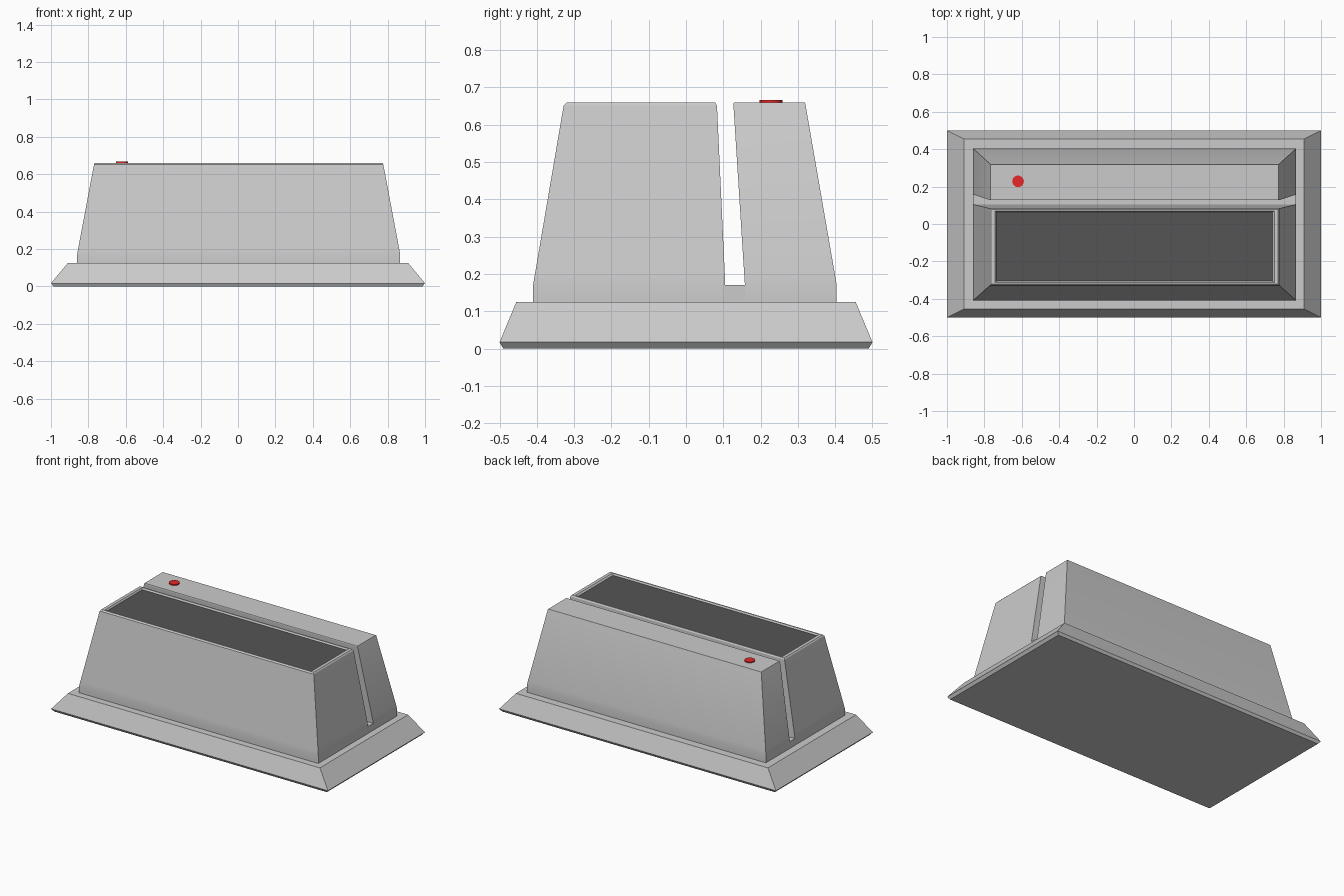
import bpy, bmesh
from math import radians

if "Cube" in bpy.data.objects:
    bpy.data.objects.remove(bpy.data.objects["Cube"])


def loft(name, rings, cap_top=True):
    """Stack rectangular rings (x0, x1, y0, y1, z) into a closed shell."""
    bm = bmesh.new()
    loops = [[bm.verts.new(p) for p in ((x0, y0, z), (x1, y0, z), (x1, y1, z), (x0, y1, z))]
             for x0, x1, y0, y1, z in rings]
    bm.faces.new(loops[0][::-1])
    for a, b in zip(loops, loops[1:]):
        for i in range(4):
            j = (i + 1) % 4
            bm.faces.new((a[i], a[j], b[j], b[i]))
    if cap_top:
        bm.faces.new(loops[-1])
    mesh = bpy.data.meshes.new(name)
    bm.to_mesh(mesh)
    bm.free()
    obj = bpy.data.objects.new(name, mesh)
    bpy.context.collection.objects.link(obj)
    return obj


def smooth(obj):
    bpy.ops.object.select_all(action='DESELECT')
    obj.select_set(True)
    bpy.context.view_layer.objects.active = obj
    bpy.ops.object.shade_smooth_by_angle(angle=radians(20))


def paint(obj, name, color):
    mat = bpy.data.materials.new(name)
    mat.diffuse_color = color
    mat.use_nodes = True
    mat.node_tree.nodes["Principled BSDF"].inputs["Base Color"].default_value = mat.diffuse_color
    obj.data.materials.append(mat)


# Flared base plate with a chamfered lower edge
loft("base_plate", [(-0.985, 0.985, -0.49, 0.49, 0), (-1, 1, -0.5, 0.5, 0.017),
                    (-0.91, 0.91, -0.455, 0.455, 0.125)])

# Front housing: short upright foot, tapered walls, bevelled rim, shallow recess
front = loft("front_housing", [
    (-0.86, 0.867, -0.41, 0.105, 0.12), (-0.86, 0.867, -0.41, 0.105, 0.17),
    (-0.855, 0.862, -0.405, 0.104, 0.2), (-0.77, 0.777, -0.328, 0.083, 0.652),
    (-0.764, 0.771, -0.32, 0.078, 0.66), (-0.743, 0.75, -0.312, 0.07, 0.66),
    (-0.736, 0.741, -0.306, 0.064, 0.65)])
smooth(front)

# Dark panel filling the recess
panel = loft("top_panel", [(-0.735, 0.74, -0.305, 0.063, 0.645),
                           (-0.735, 0.74, -0.305, 0.063, 0.651)])
paint(panel, "dark_grey", (0.09, 0.09, 0.09, 1))

# Rear housing, its front wall leaning over the slot
rear = loft("rear_housing", [
    (-0.86, 0.867, 0.158, 0.404, 0.12), (-0.86, 0.867, 0.158, 0.404, 0.17),
    (-0.855, 0.862, 0.156, 0.399, 0.2), (-0.768, 0.775, 0.127, 0.32, 0.656),
    (-0.766, 0.773, 0.129, 0.318, 0.66)])
smooth(rear)

# Floor of the slot between the housings
loft("slot_floor", [(-0.86, 0.867, 0.1, 0.162, 0.12), (-0.86, 0.867, 0.1, 0.162, 0.17)])

# Red button
bpy.ops.mesh.primitive_cylinder_add(vertices=32, radius=0.031, depth=0.012,
                                    location=(-0.62, 0.228, 0.661))
button = bpy.context.object
button.name = "button"
smooth(button)
paint(button, "red", (0.8, 0.02, 0.02, 1))
